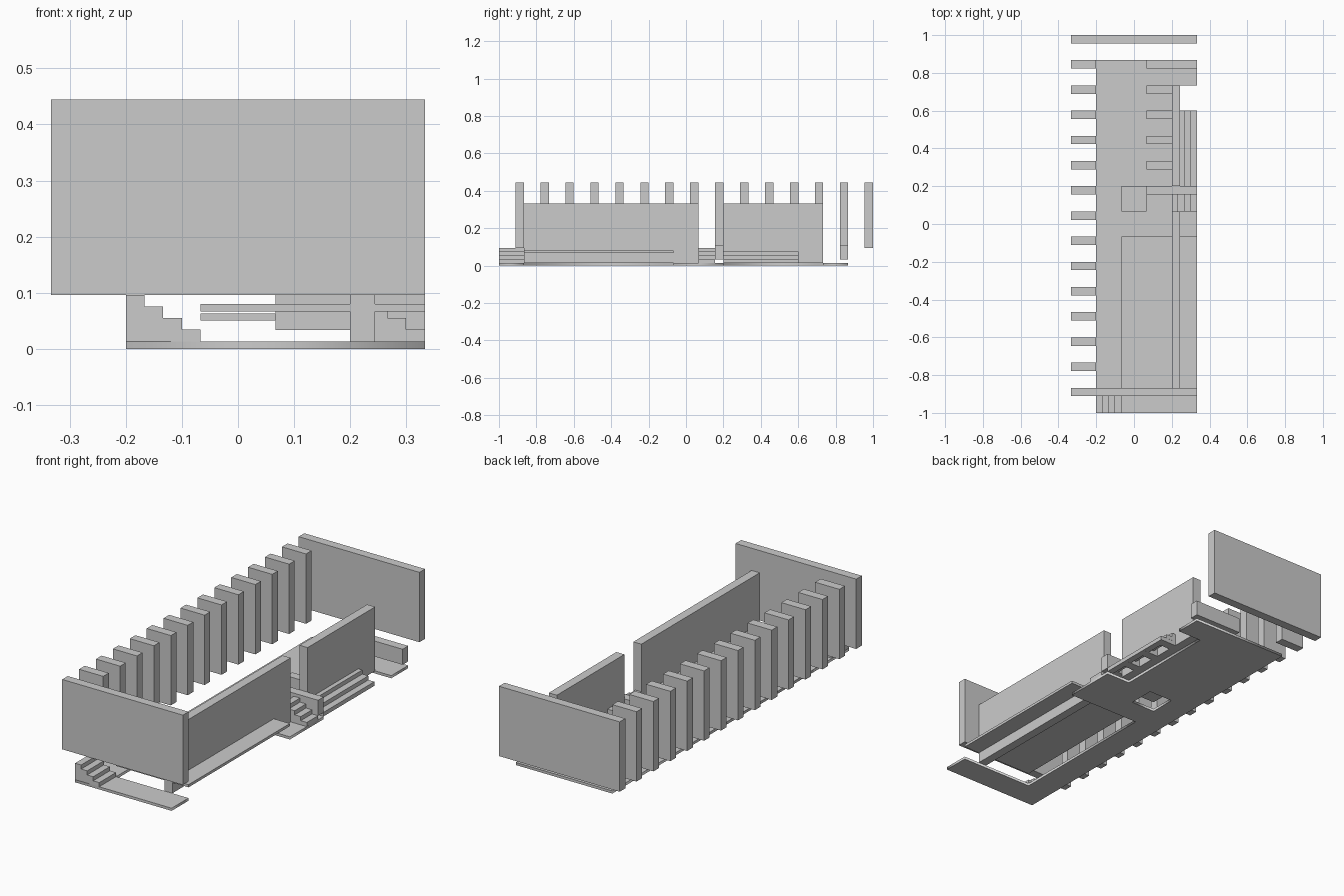
import bpy, bmesh
from mathutils import Vector

if "Cube" in bpy.data.objects:
    bpy.data.objects.remove(bpy.data.objects["Cube"])

T = 0.0444      # wall thickness
S = 0.0133      # slab thickness
U = 0.0667      # plan module
TOP = 0.4444
W = 5 * U       # half width


def box(name, x0, x1, y0, y1, z0, z1):
    bm = bmesh.new()
    bmesh.ops.create_cube(bm, size=1)
    for v in bm.verts:
        v.co = Vector((x1 if v.co.x > 0 else x0,
                       y1 if v.co.y > 0 else y0,
                       z1 if v.co.z > 0 else z0))
    return finish(name, bm)


def finish(name, bm):
    bmesh.ops.recalc_face_normals(bm, faces=bm.faces)
    me = bpy.data.meshes.new(name)
    bm.to_mesh(me)
    bm.free()
    ob = bpy.data.objects.new(name, me)
    bpy.context.collection.objects.link(ob)
    return ob


def profile_y(name, pts, y0, y1):
    """Extrude an x-z outline from y0 to y1."""
    bm = bmesh.new()
    face = bm.faces.new([bm.verts.new((x, y0, z)) for x, z in pts])
    ext = bmesh.ops.extrude_face_region(bm, geom=[face])
    verts = [g for g in ext["geom"] if isinstance(g, bmesh.types.BMVert)]
    bmesh.ops.translate(bm, verts=verts, vec=(0, y1 - y0, 0))
    return finish(name, bm)


def steps(x, count, top, run=0.0333, rise=0.0205, bottom=S):
    """Stair outline descending towards +x."""
    pts = [(x, bottom), (x, top)]
    for i in range(count):
        z = top - i * rise
        if i:
            pts.append((x + i * run, z))
        pts.append((x + (i + 1) * run, z))
    return pts + [(x + count * run, bottom)]


def plate(name, outlines, z0, z1):
    """Flat plate from x-y outlines; inner outlines become holes."""
    cu = bpy.data.curves.new(name + "_outline", 'CURVE')
    cu.dimensions = '2D'
    cu.fill_mode = 'BOTH'
    cu.extrude = (z1 - z0) / 2
    for pts in outlines:
        sp = cu.splines.new('POLY')
        sp.points.add(len(pts) - 1)
        for p, (x, y) in zip(sp.points, pts):
            p.co = (x, y, 0, 1)
        sp.use_cyclic_u = True
    tmp = bpy.data.objects.new(name + "_outline", cu)
    bpy.context.collection.objects.link(tmp)
    dg = bpy.context.evaluated_depsgraph_get()
    me = bpy.data.meshes.new_from_object(tmp.evaluated_get(dg))
    bpy.data.objects.remove(tmp)
    bm = bmesh.new()
    bm.from_mesh(me)
    bmesh.ops.remove_doubles(bm, verts=bm.verts, dist=1e-5)
    bmesh.ops.translate(bm, verts=bm.verts, vec=(0, 0, (z0 + z1) / 2))
    return finish(name, bm)


# Ground slab with side recesses and a square pit
edge = 3 * U
outer = [(-edge, -1), (W, -1), (W, -13 * U), (-U, -13 * U), (-U, -U), (W, -U),
         (W, 3 * U), (edge, 3 * U), (edge, 11 * U), (W, 11 * U),
         (W, 13 * U), (-edge, 13 * U)]
pit = [(-U, U), (-U, 3 * U), (U, 3 * U), (U, U)]
plate("ground_slab", [outer, pit], 0, S)

# Raised floor and pit cover
box("raised_floor", -U, W, -13 * U, -U, 0.0667, 0.08)
box("pit_cover", -U, U, U, 3 * U, 0.05, 0.0633)

# End walls
box("front_wall", -W, W, -13 * U - T, -13 * U, 0.0955, TOP)
box("back_wall", -W, W, 1 - T, 1, 0.0955, TOP)

# Right side walls
box("right_wall_front", edge, edge + T, -13 * U, U, S, 0.3333)
box("right_wall_back", edge, edge + T, 3 * U, 11 * U, S, 0.3333)

# Row of upright fins on the left side
for i in range(13):
    y = (13 - 2 * i) * U
    box(f"left_fin_{i + 1}", -W, -edge, y - T, y, 0.0955, TOP)

# Low cross beams on the right half; first and last run to the outer edge
for i in range(6):
    y = (3 + 2 * i) * U
    box(f"low_beam_{i + 1}", U, W if i in (0, 5) else edge, y - T, y, 0.0333, 0.111)

# Front stair and side entry stair
profile_y("front_stair", steps(-edge, 4, 0.0955), -1, -13 * U)
profile_y("entry_stair", steps(edge, 4, 0.0955), U, 3 * U - T)

# Long side steps, open underneath, carried on stringers
for i in range(3):
    z = 0.075 - i * 0.0205
    x0 = edge + T if i == 0 else edge + (i + 1) * 0.0333
    box(f"side_tread_{i + 1}", x0, edge + (i + 2) * 0.0333,
        3 * U, 9 * U, z - 0.0205, z)
for i in range(3):
    y = (5 + 2 * i) * U
    profile_y(f"side_stringer_{i + 1}", steps(edge + 0.0333, 3, 0.0745), y - T, y - 0.0005)
